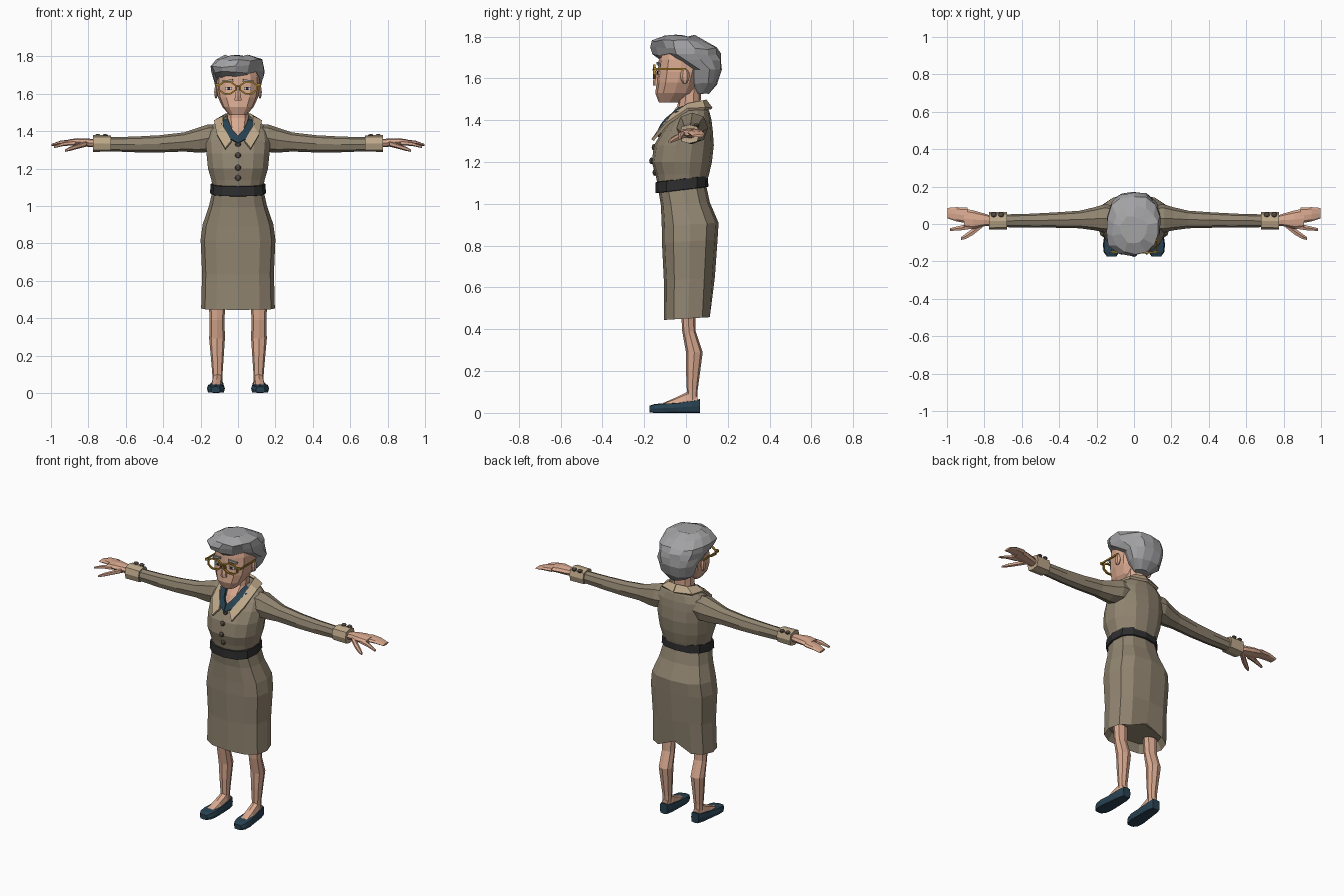
import bpy, bmesh, math, random
from mathutils import Matrix

random.seed(4)


def mat(name, r, g, b):
    m = bpy.data.materials.new(name)
    m.diffuse_color = (r, g, b, 1)
    return m


TAN = mat("dress_tan", .285, .235, .165)
CREAM = mat("collar_cream", .52, .40, .26)
SKIN = mat("skin", .70, .40, .28)
GREY = mat("hair_grey", .36, .36, .37)
NAVY = mat("navy", .022, .055, .085)
BLACK = mat("belt_black", .026, .026, .028)
GOLD = mat("frame_gold", .42, .24, .03)
BROWN = mat("button_brown", .09, .07, .055)
WHITE = mat("eye_white", .72, .70, .66)


def finish(name, bm, material, mirror=False):
    bmesh.ops.recalc_face_normals(bm, faces=bm.faces)
    me = bpy.data.meshes.new(name)
    bm.to_mesh(me)
    bm.free()
    me.materials.append(material)
    ob = bpy.data.objects.new(name, me)
    bpy.context.collection.objects.link(ob)
    if mirror:
        ob.modifiers.new("mirror", "MIRROR").use_mirror_merge = False
    return ob


def loft(name, rings, material, axis="z", n=12, power=2.3, mirror=False, tilt=0, jitter=0):
    """Skin rings (position, centre a, centre b, radius a, radius b) along an axis."""
    bm = bmesh.new()
    loops = []
    for p, ca, cb, ra, rb in rings:
        loop = []
        for i in range(n):
            t = 2 * math.pi * i / n - math.pi / 2
            c, s = math.cos(t), math.sin(t)
            a = ca + ra * math.copysign(abs(c) ** (2 / power), c)
            b = cb + rb * math.copysign(abs(s) ** (2 / power), s)
            co = {"z": (a, b, p + tilt * b), "x": (p, a, b), "y": (a, p, b)}[axis]
            loop.append(bm.verts.new([v + random.uniform(-jitter, jitter) for v in co]))
        loops.append(loop)
    for lo, hi in zip(loops, loops[1:]):
        for i in range(n):
            j = (i + 1) % n
            bm.faces.new((lo[i], lo[j], hi[j], hi[i]))
    bm.faces.new(loops[0])
    bm.faces.new(loops[-1])
    return finish(name, bm, material, mirror)


def box(name, loc, size, material, mirror=False, rot_y=0, rot_z=0):
    bm = bmesh.new()
    m = (Matrix.Translation(loc) @ Matrix.Rotation(rot_z, 4, "Z")
         @ Matrix.Rotation(rot_y, 4, "Y") @ Matrix.Diagonal((*size, 1)))
    bmesh.ops.create_cube(bm, size=1, matrix=m)
    return finish(name, bm, material, mirror)


def ball(name, loc, scale, material, mirror=False, seg=8):
    bm = bmesh.new()
    m = Matrix.Translation(loc) @ Matrix.Diagonal((*scale, 1))
    bmesh.ops.create_uvsphere(bm, u_segments=seg, v_segments=6, radius=1, matrix=m)
    return finish(name, bm, material, mirror)


def strip(name, inner, outer, material, thickness):
    """Mirrored cloth band between two edge paths."""
    bm = bmesh.new()
    a = [bm.verts.new(p) for p in inner]
    b = [bm.verts.new(p) for p in outer]
    for i in range(len(a) - 1):
        bm.faces.new((a[i], a[i + 1], b[i + 1], b[i]))
    ob = finish(name, bm, material, True)
    sol = ob.modifiers.new("thickness", "SOLIDIFY")
    sol.thickness, sol.offset = thickness, 0
    return ob


# Skirt, with a small slit raised at the back of the hem
skirt = loft("skirt", [(.50, 0, .01, .17, .095), (.451, 0, .01, .197, .116),
                       (.64, 0, .016, .192, .122), (.82, 0, .018, .2, .133),
                       (.90, 0, .02, .189, .136), (1.0, 0, -.003, .155, .117),
                       (1.09, 0, -.02, .135, .115)], TAN, power=2.6, tilt=.06)
for v in skirt.data.vertices:
    if abs(v.co.x) < .01 and v.co.y > .1 and v.co.z < .48:
        v.co.z += .05
        v.co.y -= .01

# Bodice and belt
loft("bodice", [(1.08, 0, -.02, .132, .113), (1.14, 0, -.018, .146, .128),
                (1.20, 0, -.02, .164, .144), (1.28, 0, -.01, .172, .143),
                (1.35, 0, .008, .178, .12), (1.40, 0, .024, .17, .098),
                (1.44, 0, .034, .13, .078), (1.475, 0, .045, .075, .052)], TAN, n=14)
loft("belt", [(1.068, 0, -.02, .143, .122), (1.07, 0, -.02, .15, .127),
              (1.12, 0, -.02, .146, .125), (1.122, 0, -.02, .138, .118)],
     BLACK, power=2.5, tilt=.12)
for z, y in ((1.33, -.125), (1.27, -.153), (1.205, -.165), (1.15, -.149)):
    ball("front_button", (0, y, z), (.016, .011, .016), BROWN)

# Sleeves, cuffs and cuff buttons
loft("sleeve", [(.10, .03, 1.365, .07, .07), (.16, .03, 1.362, .075, .074),
                (.21, .028, 1.352, .062, .067), (.29, .024, 1.342, .047, .051),
                (.42, .021, 1.332, .041, .046), (.55, .018, 1.329, .037, .042),
                (.70, .017, 1.33, .034, .037)], TAN, "x", n=8, mirror=True)
loft("cuff", [(.682, .017, 1.334, .033, .034), (.68, .017, 1.334, .046, .043),
              (.775, .017, 1.334, .047, .045), (.773, .017, 1.334, .032, .03)],
     CREAM, "x", n=8, power=3, mirror=True)
for x in (.71, .75):
    ball("cuff_button", (x, .05, 1.374), (.016, .014, .011), BROWN, True)

# Hands: palm, joined fingers, index finger and thumb
loft("palm", [(.765, .017, 1.335, .027, .022), (.80, .022, 1.338, .034, .022),
              (.86, .023, 1.342, .05, .02), (.91, .03, 1.34, .052, .015)],
     SKIN, "x", n=8, mirror=True)
loft("fingers", [(.89, .045, 1.341, .042, .015), (.95, .052, 1.337, .038, .012),
                 (.998, .058, 1.325, .028, .006)], SKIN, "x", n=8, mirror=True)
loft("index_finger", [(.87, -.01, 1.338, .018, .014), (.93, -.022, 1.332, .014, .011),
                      (.985, -.03, 1.315, .008, .006)], SKIN, "x", n=6, mirror=True)
loft("thumb", [(.81, 0, 1.333, .02, .016), (.86, -.04, 1.318, .02, .013),
               (.90, -.066, 1.305, .016, .011), (.925, -.078, 1.295, .008, .006)],
     SKIN, "x", n=6, mirror=True)

# Legs, feet and shoes
loft("leg", [(.055, .11, .03, .026, .024), (.11, .11, .03, .028, .026),
             (.20, .111, .034, .035, .034), (.29, .112, .04, .042, .04),
             (.39, .112, .014, .04, .032), (.49, .112, .01, .044, .034)],
     SKIN, n=8, mirror=True)
loft("foot", [(.055, .11, .05, .024, .035), (.01, .111, .06, .028, .043),
              (-.05, .114, .046, .03, .027), (-.11, .118, .033, .03, .014)],
     SKIN, "y", n=8, mirror=True)
loft("shoe", [(.068, .11, .033, .026, .033), (.03, .111, .03, .036, .03),
              (-.04, .114, .025, .042, .025), (-.11, .118, .023, .048, .023),
              (-.15, .12, .021, .042, .021), (-.175, .12, .018, .024, .016)],
     NAVY, "y", n=8, power=5, mirror=True)

# Neck, scarf and collar
loft("neck", [(1.36, 0, -.06, .035, .045), (1.42, 0, -.022, .052, .055),
              (1.47, 0, .015, .06, .055), (1.57, 0, .02, .058, .052)], SKIN, n=10)
strip("scarf", [(.052, .03, 1.475), (.052, -.035, 1.455), (.028, -.095, 1.405), (0, -.118, 1.375)],
      [(.09, .03, 1.46), (.09, -.045, 1.435), (.062, -.105, 1.37), (0, -.138, 1.335)], NAVY, .012)
strip("collar", [(0, .092, 1.495), (.062, .078, 1.49), (.078, .01, 1.475),
                 (.078, -.065, 1.425), (.035, -.132, 1.345)],
      [(0, .122, 1.455), (.105, .09, 1.455), (.125, .01, 1.452),
       (.112, -.095, 1.38), (.068, -.16, 1.305)], CREAM, .014)

# Head, nose and ears
loft("head", [(1.485, 0, -.08, .045, .05), (1.53, 0, -.055, .084, .092),
              (1.58, 0, -.04, .107, .1), (1.63, 0, -.03, .115, .105),
              (1.69, 0, -.02, .115, .11), (1.75, 0, -.02, .1, .1)], SKIN, power=2.5)
loft("nose", [(1.565, 0, -.135, .022, .022), (1.585, 0, -.135, .018, .024),
              (1.645, 0, -.13, .01, .012)], SKIN, n=6)
ball("ear", (.117, -.005, 1.61), (.012, .022, .036), SKIN, True, 6)

# Hair: swept lopsided crown with a full back
hair = loft("hair", [(1.53, 0, .075, .055, .032), (1.575, 0, .085, .1, .062),
                     (1.64, 0, .089, .124, .084), (1.685, 0, .032, .134, .14),
                     (1.715, 0, .0, .142, .163), (1.745, -.003, -.008, .145, .16),
                     (1.782, .004, -.032, .122, .125), (1.803, 0, -.03, .07, .07)],
            GREY, n=14, jitter=.007)
for v in hair.data.vertices:
    if v.co.y < -.06 and 1.67 < v.co.z < 1.77:
        v.co.x -= .014
        v.co.y += max(0, v.co.x) * .25

# Eyes and brows
box("eye", (.05, -.131, 1.628), (.036, .009, .017), WHITE, True, 0, .18)
box("pupil", (.048, -.134, 1.628), (.014, .009, .016), BLACK, True, 0, .18)
box("brow", (.055, -.131, 1.668), (.058, .009, .012), GREY, True, .15, .2)

# Glasses: octagonal rims, bridge, hinges and temples
bm = bmesh.new()
rim = []
for i in range(8):
    t = 2 * math.pi * (i + .5) / 8
    c, s = math.cos(t), math.sin(t)
    rim.append([bm.verts.new((.057 + c * (.052 - d), y, 1.632 + s * (.038 - d)))
                for d, y in ((0, -.158), (.009, -.158), (.009, -.146), (0, -.146))])
for i in range(8):
    a, b = rim[i], rim[(i + 1) % 8]
    for k in range(4):
        m = (k + 1) % 4
        bm.faces.new((a[k], b[k], b[m], a[m]))
finish("glasses_rim", bm, GOLD, True)
box("glasses_bridge", (0, -.155, 1.642), (.022, .01, .008), GOLD)
box("glasses_hinge", (.112, -.15, 1.647), (.022, .012, .014), GOLD, True)
box("glasses_temple", (.12, -.075, 1.645), (.007, .15, .01), GOLD, True)
